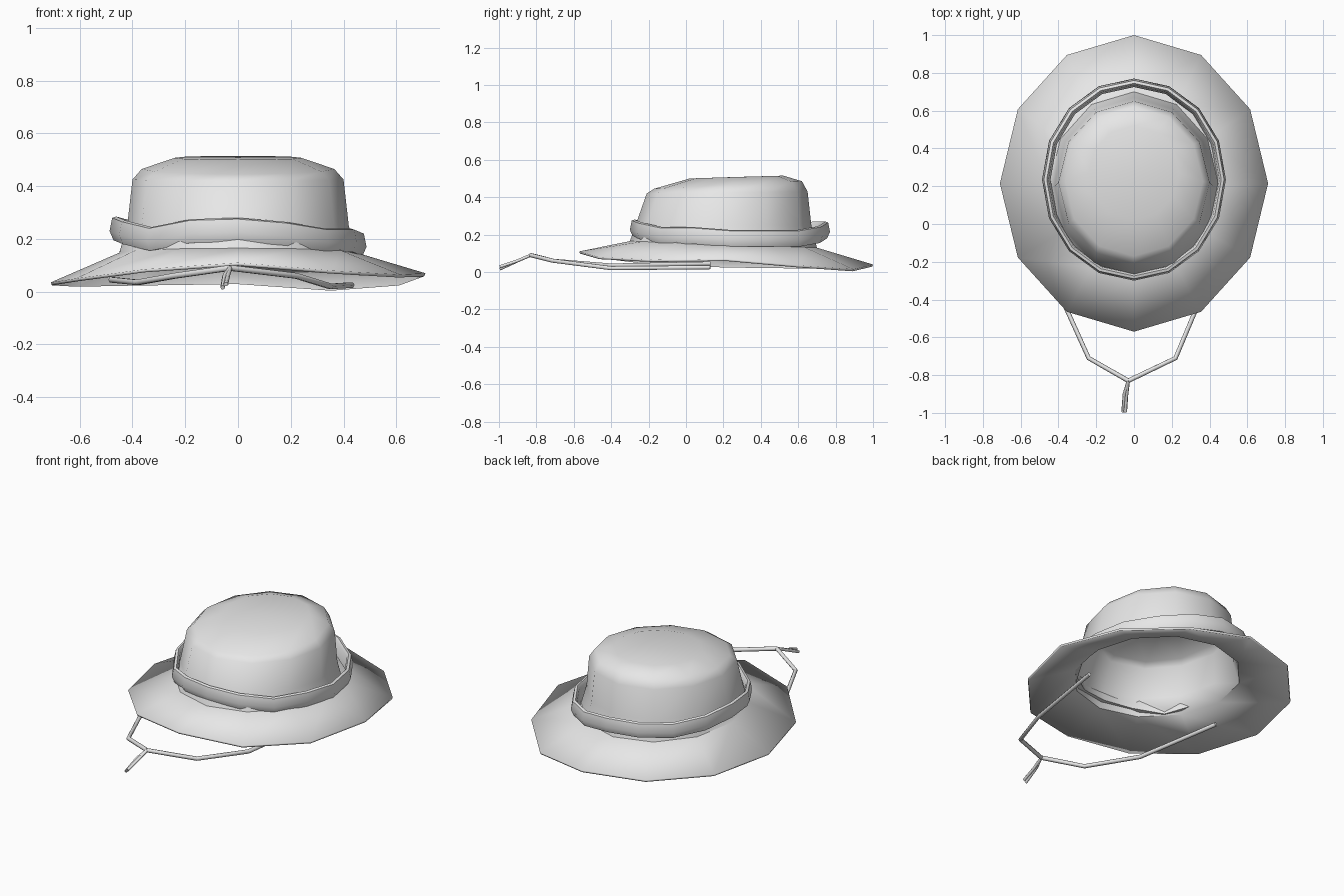
import bpy
import bmesh
from math import cos, sin, pi, radians

cube = bpy.data.objects.get("Cube")
if cube:
    bpy.data.objects.remove(cube, do_unlink=True)

grey = bpy.data.materials.new("plain grey cloth")
grey.use_nodes = True
grey.diffuse_color = (0.8, 0.8, 0.8, 1)
grey.node_tree.nodes["Principled BSDF"].inputs["Base Color"].default_value = (0.8, 0.8, 0.8, 1)


def ellipse(centre_y, radius_x, radius_y, heights):
    """One ring of points, counter-clockwise from the +x side."""
    count = len(heights)
    return [(radius_x * cos(2 * pi * i / count),
             centre_y + radius_y * sin(2 * pi * i / count), z)
            for i, z in enumerate(heights)]


def slope(front, back, sides=12):
    """Heights that change evenly from the front to the back of a ring."""
    return [front + (back - front) * (1 + sin(2 * pi * i / sides)) / 2
            for i in range(sides)]


def loft(name, rings, closed=False, tip=None, angle=50):
    bm = bmesh.new()
    loops = [[bm.verts.new(p) for p in ring] for ring in rings]
    pairs = list(zip(loops, loops[1:]))
    if closed:
        pairs.append((loops[-1], loops[0]))
    for low, high in pairs:
        for i in range(len(low)):
            j = (i + 1) % len(low)
            bm.faces.new((low[i], low[j], high[j], high[i]))
    if tip:
        top = bm.verts.new(tip)
        last = loops[-1]
        for i in range(len(last)):
            bm.faces.new((last[i], last[(i + 1) % len(last)], top))
    mesh = bpy.data.meshes.new(name)
    bm.to_mesh(mesh)
    bm.free()
    mesh.materials.append(grey)
    obj = bpy.data.objects.new(name, mesh)
    bpy.context.collection.objects.link(obj)
    bpy.ops.object.select_all(action="DESELECT")
    obj.select_set(True)
    bpy.context.view_layer.objects.active = obj
    bpy.ops.object.shade_smooth_by_angle(angle=radians(angle))
    return obj


def cord(name, points, radius=0.012):
    curve = bpy.data.curves.new(name, "CURVE")
    curve.dimensions = "3D"
    curve.bevel_depth = radius
    curve.bevel_resolution = 1
    curve.use_fill_caps = True
    spline = curve.splines.new("POLY")
    spline.points.add(len(points) - 1)
    for target, p in zip(spline.points, points):
        target.co = (*p, 1)
    curve.materials.append(grey)
    obj = bpy.data.objects.new(name, curve)
    bpy.context.collection.objects.link(obj)
    return obj


# Floppy brim and crown as one thin cloth shell
brim_edge = [0.07, 0.035, 0.015, 0.04, 0.035, 0.03,
             0.035, 0.05, 0.085, 0.11, 0.08, 0.065]
shell = loft("brim_and_crown", [
    ellipse(0.215, 0.71, 0.785, brim_edge),
    ellipse(0.20, 0.45, 0.50, slope(0.165, 0.13)),
    ellipse(0.20, 0.42, 0.47, slope(0.25, 0.25)),
    ellipse(0.22, 0.40, 0.43, slope(0.42, 0.43)),
    ellipse(0.225, 0.365, 0.395, slope(0.445, 0.485)),
    ellipse(0.27, 0.24, 0.25, slope(0.50, 0.515)),
], tip=(0, 0.27, 0.508))
cloth = shell.modifiers.new("cloth thickness", "SOLIDIFY")
cloth.thickness = 0.012
cloth.offset = -1

# Loose band around the crown, with an uneven height
band_middle = [0.18, 0.18, 0.18, 0.20, 0.225, 0.225, 0.22, 0.23,
               0.24, 0.225, 0.20, 0.23, 0.235, 0.22, 0.195, 0.195]


def band_ring(inset, rise):
    return ellipse(0.235, 0.487 - inset, 0.535 - inset, [z + rise for z in band_middle])


loft("hat_band", [
    band_ring(0.045, -0.045),
    band_ring(0.015, -0.045),
    band_ring(0, -0.01),
    band_ring(0.01, 0.04),
    band_ring(0.025, 0.045),
    band_ring(0.035, 0.03),
], closed=True)

# Chin cord: two sides meeting at a knot, then two short loose ends
knot = (-0.03, -0.83, 0.09)
cord("right_chin_cord", [(-0.48, 0.13, 0.045), (-0.38, -0.40, 0.035),
                         (-0.24, -0.71, 0.06), knot])
cord("left_chin_cord", [(0.43, 0.13, 0.025), (0.35, -0.40, 0.02),
                        (0.22, -0.71, 0.06), knot])
for side, shift in (("right", -0.006), ("left", 0.006)):
    cord(side + "_cord_end", [knot, (-0.045 + shift, -0.90, 0.06),
                              (-0.052 + shift, -0.995, 0.022 + shift)], radius=0.009)
